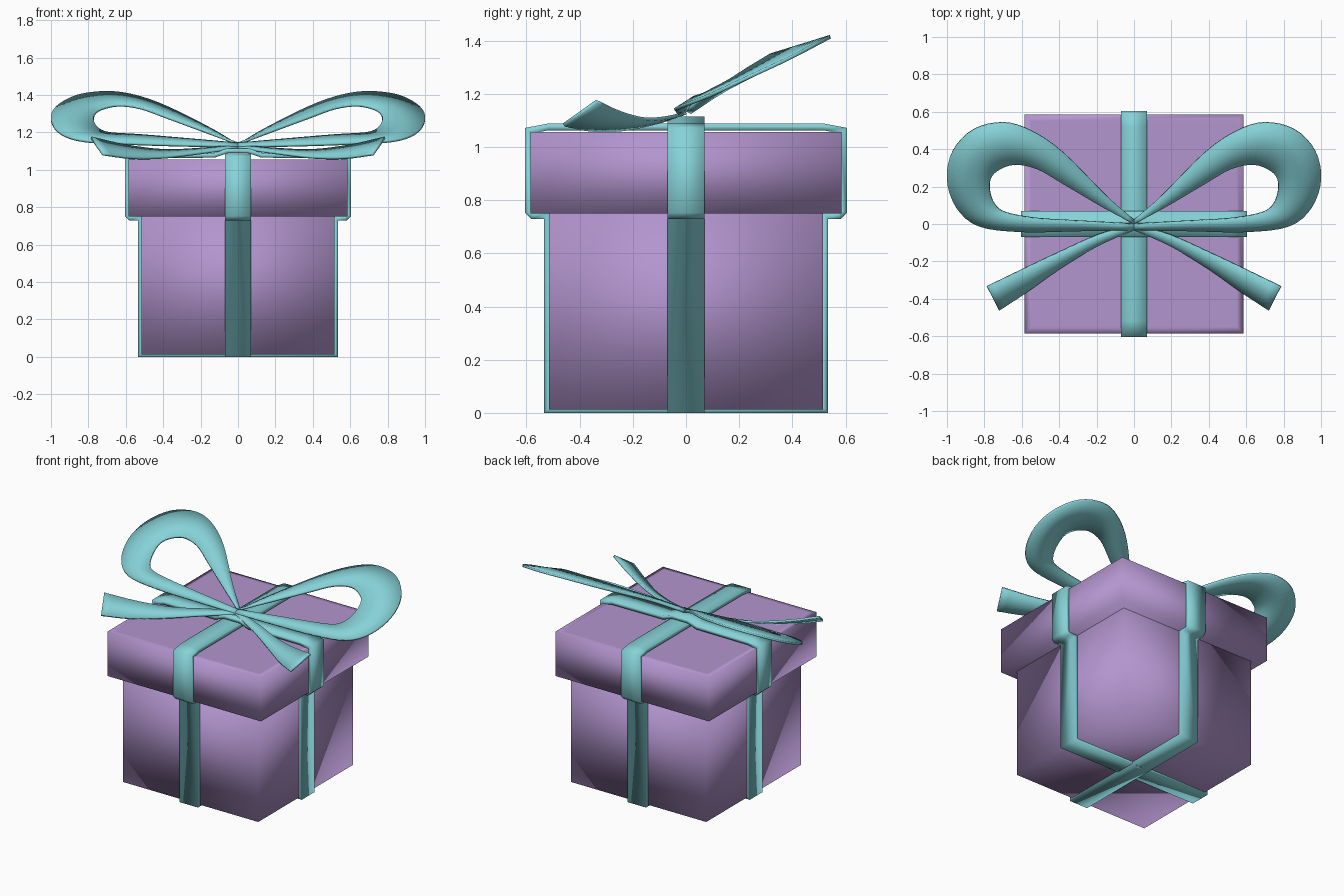
import bpy, bmesh
from mathutils import Vector

if "Cube" in bpy.data.objects:
    bpy.data.objects.remove(bpy.data.objects["Cube"])


def material(name, color):
    m = bpy.data.materials.new(name)
    m.diffuse_color = color
    m.use_nodes = True
    m.node_tree.nodes["Principled BSDF"].inputs["Base Color"].default_value = m.diffuse_color
    return m


PURPLE = material("purple_paper", (0.45, 0.30, 0.62, 1))
TEAL = material("teal_ribbon", (0.24, 0.65, 0.69, 1))


def add_object(name, bm, mat, smooth=True):
    bmesh.ops.recalc_face_normals(bm, faces=bm.faces[:])
    for f in bm.faces:
        f.smooth = smooth
    me = bpy.data.meshes.new(name)
    bm.to_mesh(me)
    bm.free()
    me.materials.append(mat)
    ob = bpy.data.objects.new(name, me)
    bpy.context.collection.objects.link(ob)
    return ob


def box(name, half, z0, z1, inset=0):
    bm = bmesh.new()
    bmesh.ops.create_cube(bm, size=1)
    for v in bm.verts:
        v.co = (v.co.x * 2 * half, v.co.y * 2 * half, z0 if v.co.z < 0 else z1)
    if inset:
        top = [f for f in bm.faces if f.normal.z > 0.9]
        bmesh.ops.inset_region(bm, faces=top, thickness=inset)
    return add_object(name, bm, PURPLE)


def wrap(name, half_profile, along_x):
    """Closed ribbon band around the box, from a half profile (distance, z)."""
    pts = half_profile + [(-d, z) for d, z in reversed(half_profile)]
    bm = bmesh.new()
    rows = []
    for d, z in pts:
        rows.append([bm.verts.new((d, w, z) if along_x else (w, d, z)) for w in (-0.07, 0.07)])
    for i, a in enumerate(rows):
        b = rows[(i + 1) % len(rows)]
        bm.faces.new((a[0], a[1], b[1], b[0]))
    ob = add_object(name, bm, TEAL)
    mod = ob.modifiers.new("thickness", "SOLIDIFY")
    mod.thickness, mod.offset = 0.025, -1
    mod.use_even_offset = True
    bpy.context.view_layer.objects.active = ob
    ob.select_set(True)
    bpy.ops.object.shade_smooth_by_angle(angle=0.6)
    ob.select_set(False)


def spline(points, steps=4):
    p = [Vector(q) for q in points]
    p = [2 * p[0] - p[1]] + p + [2 * p[-1] - p[-2]]
    out = []
    for i in range(1, len(p) - 2):
        a, b, c, d = p[i - 1:i + 3]
        for k in range(steps):
            t = k / steps
            out.append(0.5 * (2 * b + (c - a) * t + (2 * a - 5 * b + 4 * c - d) * t * t
                              + (3 * b - a - 3 * c + d) * t ** 3))
    return out + [p[-2]]


def ribbon(name, edge_a, edge_b):
    """Smooth band between two edge curves, mirrored left and right."""
    bm = bmesh.new()
    rows = []
    for a, b in zip(spline(edge_a), spline(edge_b)):
        rows.append([bm.verts.new(a.lerp(b, t)) for t in (0, 0.5, 1)])
    for r, s in zip(rows, rows[1:]):
        for j in range(2):
            bm.faces.new((r[j], r[j + 1], s[j + 1], s[j]))
    ob = add_object(name, bm, TEAL)
    mod = ob.modifiers.new("thickness", "SOLIDIFY")
    mod.thickness, mod.offset = 0.014, 0
    mir = ob.modifiers.new("mirror", "MIRROR")
    mir.use_mirror_merge = False


# box and lid
box("box_body", 0.515, 0.012, 0.78)
box("box_lid", 0.585, 0.75, 1.056, inset=0.05)

# ribbons wrapped around the box
side = [(0.535, 0), (0.535, 0.73), (0.582, 0.73), (0.605, 0.753), (0.605, 1.072)]
wrap("ribbon_front_to_back", side + [(0.52, 1.088)], False)
wrap("ribbon_side_to_side", side + [(0.52, 1.088), (0.13, 1.09), (0.06, 1.114)], True)

# bow loops
ribbon("bow_loops",
       [(0, .02, 1.13), (.15, .155, 1.22), (.38, .385, 1.335), (.55, .50, 1.395),
        (.70, .543, 1.415), (.86, .505, 1.395), (.97, .39, 1.335), (1.0, .24, 1.265),
        (.95, .09, 1.195), (.83, -.01, 1.155), (.6, -.04, 1.14), (.3, -.035, 1.13),
        (0, -.03, 1.125)],
       [(0, 0, 1.14), (.15, .08, 1.195), (.38, .215, 1.28), (.52, .295, 1.33),
        (.64, .318, 1.345), (.73, .285, 1.325), (.768, .235, 1.295), (.768, .165, 1.25),
        (.74, .10, 1.215), (.68, .06, 1.195), (.52, .03, 1.185), (.28, .015, 1.165),
        (0, 0, 1.14)])

# bow tails
ribbon("bow_tails",
       [(0, 0, 1.13), (.2, -.06, 1.112), (.4, -.15, 1.105), (.6, -.245, 1.13),
        (.785, -.335, 1.172)],
       [(0, -.03, 1.118), (.2, -.12, 1.09), (.4, -.24, 1.066), (.57, -.36, 1.064),
        (.722, -.46, 1.083)])
